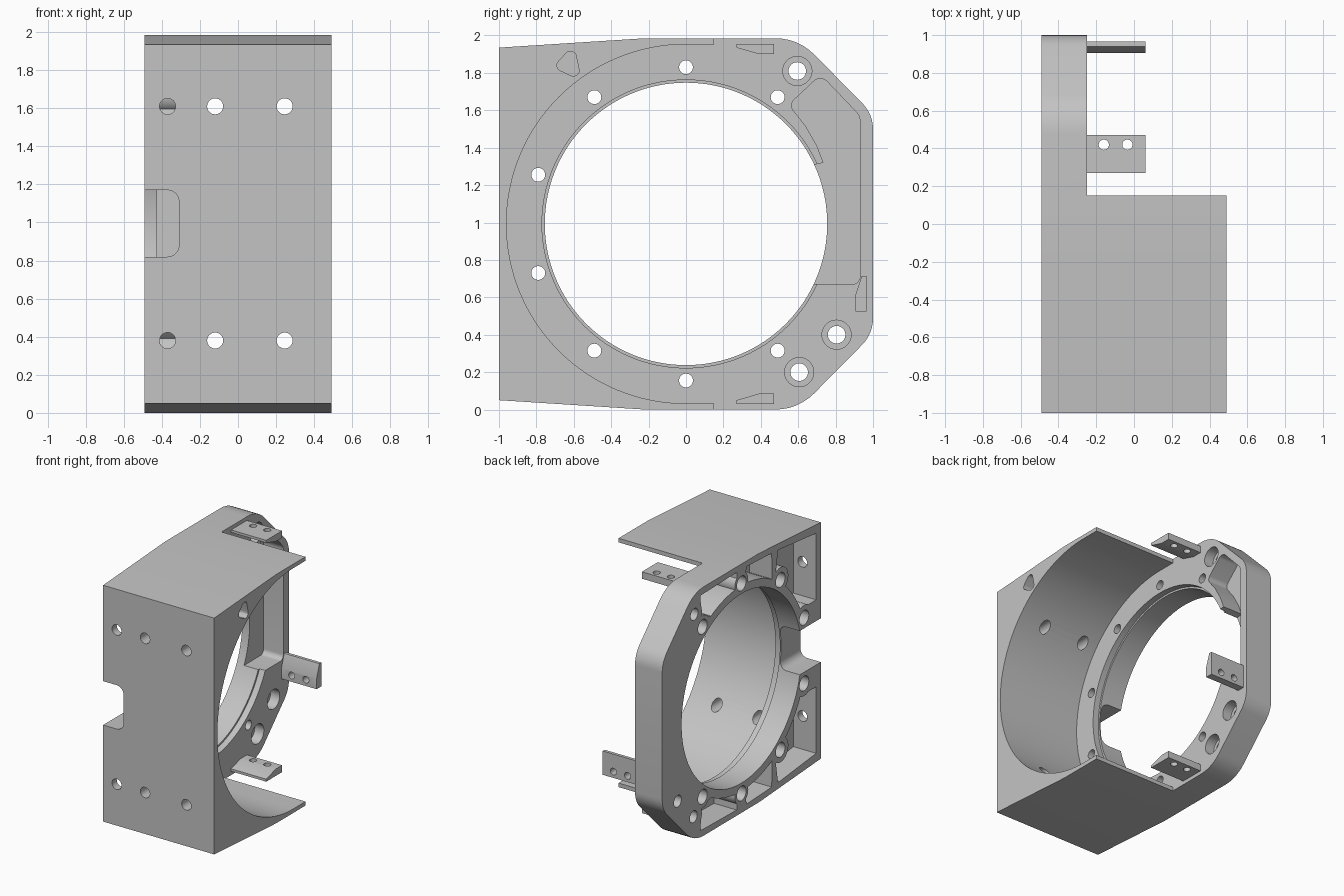
import bpy, bmesh, math
from mathutils import Vector

if "Cube" in bpy.data.objects:
    bpy.data.objects.remove(bpy.data.objects["Cube"])

ZC = 0.9925            # height of the bore axis
BACK, STEP, FRONT = -0.49, -0.25, 0.49   # x of plate back, plate front, housing end

grey = bpy.data.materials.new("light_grey")
grey.use_nodes = True
grey.diffuse_color = (0.55, 0.55, 0.55, 1)
grey.node_tree.nodes["Principled BSDF"].inputs["Base Color"].default_value = (0.55, 0.55, 0.55, 1)


def prism(name, pts, axis, lo, hi):
    """Extrude a 2D outline along an axis; the outline uses the other two axes in order."""
    def place(p, d):
        c = list(p)
        c.insert("xyz".index(axis), d)
        return c
    bm = bmesh.new()
    face = bm.faces.new([bm.verts.new(place(p, lo)) for p in pts])
    moved = bmesh.ops.extrude_face_region(bm, geom=[face])["geom"]
    shift = Vector(place((0, 0), hi - lo))
    bmesh.ops.translate(bm, vec=shift, verts=[v for v in moved if isinstance(v, bmesh.types.BMVert)])
    bmesh.ops.recalc_face_normals(bm, faces=bm.faces)
    mesh = bpy.data.meshes.new(name)
    bm.to_mesh(mesh)
    bm.free()
    mesh.materials.append(grey)
    ob = bpy.data.objects.new(name, mesh)
    bpy.context.collection.objects.link(ob)
    return ob


def arc(cx, cy, r, a0, a1, n):
    return [(cx + r * math.cos(math.radians(a0 + (a1 - a0) * i / n)),
             cy + r * math.sin(math.radians(a0 + (a1 - a0) * i / n))) for i in range(n + 1)]


def circle(cx, cy, r, n=32):
    return arc(cx, cy, r, 0, 360, n)[:-1]


def rounded(corners, n=6):
    """Round each corner (a, b, radius) of a polygon."""
    out = []
    for i, (a, b, r) in enumerate(corners):
        p = Vector((a, b))
        u = (Vector(corners[i - 1][:2]) - p).normalized()
        w = (Vector(corners[(i + 1) % len(corners)][:2]) - p).normalized()
        if r == 0:
            out.append((a, b))
            continue
        half = u.angle(w) / 2
        c = p + (u + w).normalized() * (r / math.sin(half))
        s = p + u * (r / math.tan(half)) - c
        e = p + w * (r / math.tan(half)) - c
        for k in range(n + 1):
            d = s.lerp(e, k / n).normalized() * r
            out.append(tuple(c + d))
    return out


def flip(pts):
    return [(a, 2 * ZC - b) for a, b in pts]


def cut(ob, cutter):
    mod = ob.modifiers.new("cut", "BOOLEAN")
    mod.operation, mod.solver, mod.object = "DIFFERENCE", "EXACT", cutter
    bpy.context.view_layer.objects.active = ob
    bpy.ops.object.modifier_apply(modifier=mod.name)
    bpy.data.objects.remove(cutter)


def drill(ob, axis, c, r, lo, hi):
    cut(ob, prism("drill", circle(*c, r), axis, lo, hi))


# Housing: tapered front, chamfered and rounded rear corners
top = 2 * ZC
housing = prism("housing", rounded([
    (-1, 0.05, 0), (-0.22, 0, 0), (0.6, 0, 0.29), (1, 0.405, 0.2),
    (1, top - 0.405, 0.2), (0.6, top, 0.29), (-0.22, top, 0), (-1, top - 0.05, 0)]),
    "x", BACK, FRONT)

# Large open bore, leaving only the plate behind y = 0.15
cut(housing, prism("open_bore", arc(0, ZC, 0.96, 90, 270, 64) + [
    (0.15, ZC - 0.96), (0.15, -0.3), (1.3, -0.3), (1.3, 2.3), (0.15, 2.3), (0.15, ZC + 0.96)],
    "x", STEP, 0.7))

# Plate bore with a slightly wider mouth
cut(housing, prism("bore", circle(0, ZC, 0.755, 128), "x", -0.7, 0.2))
cut(housing, prism("bore_mouth", circle(0, ZC, 0.77, 128), "x", -0.30, 0.2))

# Side recess that opens into the bore
recess = rounded([(0.55, 1.63, 0.04), (0.72, 1.79, 0.05), (0.93, 1.57, 0.07), (0.93, 0.67, 0.04),
                  (0.6, 0.67, 0), (0.6, 1.29, 0), (0.735, 1.32, 0), (0.70, 1.41, 0), (0.64, 1.515, 0)])
cut(housing, prism("recess", recess, "x", -0.425, 0.0))

# Notch through the front wall
cut(housing, prism("notch", rounded([(-0.7, 0.82, 0), (-0.31, 0.82, 0.06),
                                     (-0.31, 1.17, 0.06), (-0.7, 1.17, 0)]), "y", -1.2, -0.5))

# Weight-saving pockets in the plate back, mirrored about the bore axis, kept clear of bolt bosses
bolts = [(0, 1.83), (0.49, 1.67), (-0.49, 1.67), (-0.79, 1.255)]
bosses = [(0, 1.83, 0.085), (0.49, 1.67, 0.09), (-0.49, 1.67, 0.1), (-0.79, 1.255, 0.1), (0.6, 1.8, 0.1)]
pockets = [
    [(-0.94, 1.34), (-0.94, 1.87), (-0.46, 1.92)] + arc(0, ZC, 0.82, 121, 155, 8),
    [(-0.38, 1.925), (-0.06, 1.94)] + arc(0, ZC, 0.82, 94, 118, 6),
    [(0.06, 1.94), (0.52, 1.93), (0.5, 1.75)] + arc(0, ZC, 0.82, 62, 86, 6),
]
for outline in pockets:
    for mirror in (False, True):
        pocket = prism("pocket", flip(outline) if mirror else outline, "x", -0.6, -0.29)
        for y, z, r in bosses:
            ring = circle(y, z, r)
            cut(pocket, prism("boss", flip(ring) if mirror else ring, "x", -0.7, 0.0))
        cut(housing, pocket)

# Ring of bolt holes, counterbored from the back
for y, z in bolts + flip(bolts):
    drill(housing, "x", (y, z), 0.037, -0.7, 0.1)
    drill(housing, "x", (y, z), 0.058, -0.7, -0.36)

# Large mounting holes, counterbored from the plate front
for y, z in [(0.595, 1.81), (0.805, 0.4), (0.605, 0.2)]:
    drill(housing, "x", (y, z), 0.047, -0.7, 0.1)
    drill(housing, "x", (y, z), 0.078, -0.33, 0.1)

# Bolt holes through the front wall
for x in (-0.37, -0.12, 0.245):
    for z in (0.38, 1.61):
        drill(housing, "y", (x, z), 0.042, -1.2, -0.62)

# Triangular blind hole in the open end
cut(housing, prism("triangle_hole", rounded([(-0.71, 1.83, 0.03), (-0.60, 1.95, 0.03),
                                             (-0.56, 1.76, 0.03)]), "x", 0.0, 0.7))

# Three drilled tabs standing out from the plate
tab = [(0.27, 1.955), (0.47, 1.955), (0.47, 1.9), (0.39, 1.9), (0.27, 1.935)]
rear = [(0.965, 0.715), (0.965, 0.525), (0.905, 0.525), (0.905, 0.61), (0.94, 0.715)]
parts = [housing]
for name, outline, axis, across in [("top_tab", tab, "z", 0.42), ("bottom_tab", flip(tab), "z", 0.42),
                                    ("rear_tab", rear, "y", 0.575)]:
    ob = prism(name, outline, "x", STEP - 0.005, 0.06)
    for x in (-0.16, -0.035):
        drill(ob, axis, (x, across), 0.027, -0.5, 2.5)
    parts.append(ob)

# Smooth curved walls, keep edges crisp
bpy.ops.object.select_all(action="DESELECT")
for ob in parts:
    ob.select_set(True)
bpy.context.view_layer.objects.active = housing
bpy.ops.object.shade_smooth_by_angle(angle=math.radians(25))
